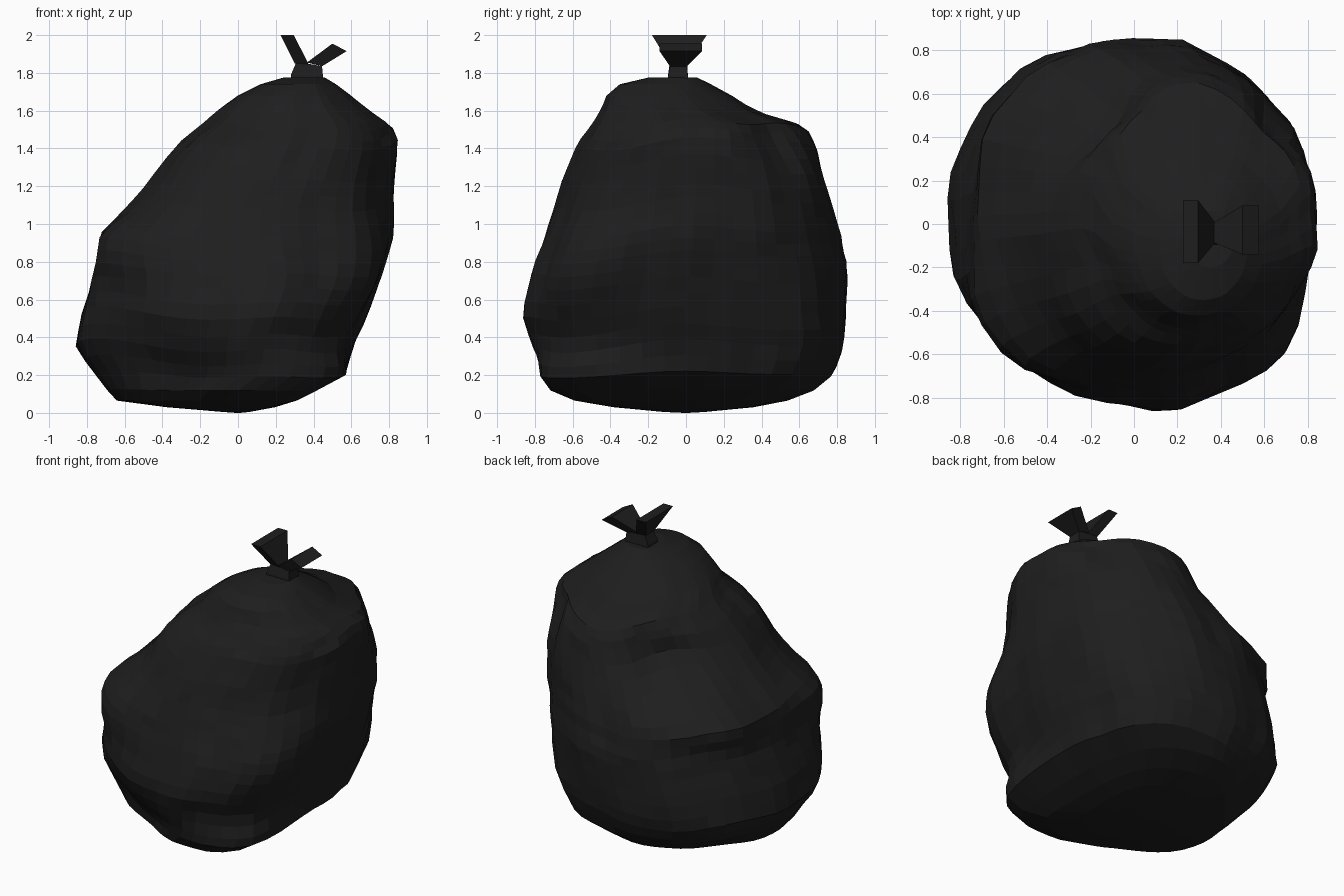
import bpy, bmesh, math, random

random.seed(4)
mat = bpy.data.materials.new("black plastic")
mat.diffuse_color = (0.013, 0.013, 0.013, 1)


def loft(rings, name):
    bm = bmesh.new()
    loops = [[bm.verts.new(p) for p in r] for r in rings]
    for a, b in zip(loops, loops[1:]):
        n = len(a)
        for i in range(n):
            bm.faces.new((a[i], a[(i + 1) % n], b[(i + 1) % n], b[i]))
    bm.faces.new(loops[0])
    bm.faces.new(loops[-1])
    bmesh.ops.recalc_face_normals(bm, faces=bm.faces)
    me = bpy.data.meshes.new(name)
    bm.to_mesh(me)
    bm.free()
    me.materials.append(mat)
    ob = bpy.data.objects.new(name, me)
    bpy.context.collection.objects.link(ob)
    return ob


# Sack profile: height, left, right, front, back
PROFILE = [
    (0.005, -0.08, 0.06, -0.12, 0.10),
    (0.03, -0.38, 0.19, -0.38, 0.36),
    (0.065, -0.65, 0.30, -0.58, 0.54),
    (0.12, -0.70, 0.41, -0.71, 0.68),
    (0.20, -0.76, 0.56, -0.77, 0.77),
    (0.35, -0.865, 0.60, -0.82, 0.825),
    (0.52, -0.835, 0.68, -0.87, 0.84),
    (0.75, -0.75, 0.76, -0.81, 0.86),
    (0.95, -0.72, 0.82, -0.74, 0.82),
    (1.10, -0.57, 0.82, -0.69, 0.78),
    (1.25, -0.45, 0.83, -0.64, 0.74),
    (1.42, -0.32, 0.86, -0.57, 0.70),
    (1.52, -0.20, 0.82, -0.50, 0.63),
    (1.60, -0.11, 0.70, -0.45, 0.36),
    (1.68, 0.00, 0.60, -0.42, 0.24),
    (1.74, 0.12, 0.52, -0.35, 0.13),
    (1.775, 0.24, 0.46, -0.20, 0.06),
]
# Lumps and dents: angle, height, depth, angle spread, height spread
LUMPS = [(-38, 0.76, 0.10, 18, 0.26), (-45, 0.12, 0.16, 26, 0.18),
         (45, 0.38, 0.10, 24, 0.30), (45, 1.45, -0.10, 24, 0.14),
         (-143, 0.86, 0.13, 22, 0.20), (-128, 0.25, -0.08, 26, 0.22),
         (-110, 0.16, -0.07, 20, 0.14), (-135, 1.35, 0.05, 26, 0.15),
         (135, 1.31, -0.16, 28, 0.17), (140, 0.95, 0.06, 25, 0.10),
         (135, 0.08, -0.09, 28, 0.10), (-70, 0.40, -0.02, 14, 0.2)]


def profile_at(z):
    for a, b in zip(PROFILE, PROFILE[1:]):
        if z <= b[0]:
            t = (z - a[0]) / (b[0] - a[0])
            return [p + (q - p) * t for p, q in zip(a[1:], b[1:])]
    return PROFILE[-1][1:]


def sack_point(t, z):
    l, r, f, b = profile_at(z)
    cx, cy, rx, ry = (l + r) / 2, (f + b) / 2, (r - l) / 2, (b - f) / 2
    fade = min(1, z / 0.07, (1.78 - z) / 0.3)
    fold = min(1, z / 0.3, (1.78 - z) / 0.3)
    c, s = math.cos(t), math.sin(t)
    k = 1 / (abs(c) ** 2.1 + abs(s) ** 2.1) ** (1 / 2.1)
    # soft vertical folds and crumples
    d = 0.007 * math.sin(9 * t + 3 * z) + 0.005 * math.sin(14 * t - 5 * z)
    d = (d + random.uniform(-0.004, 0.004)) * fold
    for ang, h, amp, wa, wz in LUMPS:
        da = (math.degrees(t) - ang + 180) % 360 - 180
        d += fade * amp * math.exp(-(da / wa) ** 2 - ((z - h) / wz) ** 2)
    # the front belly leans to the right
    lean = 0.17 * max(0, -s) ** 3 * fold * max(0, min(1, (1.1 - z) / 0.4))
    # keep the lumps inside the overall outline
    x = min(max(cx + (rx * k + d) * c + lean, l - 0.01), r + 0.01)
    y = min(max(cy + (ry * k + d) * s, f - 0.01), b + 0.01)
    return x, y, z


def sack_ring(z, n=44):
    pts = []
    for i in range(n):
        t = 2 * math.pi * i / n
        # rows wander up and down so no crease runs level round the sack
        w = max(0, min(1, (z - 0.1) / 0.2, (1.7 - z) / 0.2))
        dz = w * (0.03 * math.sin(2 * t + 1) + 0.018 * math.sin(5 * t + 2))
        pts.append(sack_point(t, z + dz))
    return pts


levels = sorted({p[0] for p in PROFILE} | {0.27, 0.43, 0.6, 0.68, 0.82, 0.885,
                                           1.02, 1.17, 1.33, 1.47, 1.56, 1.64, 1.71})
rings = [sack_ring(z) for z in levels]
# lowest point
rings.insert(0, [(0.01 * math.cos(a), 0.01 * math.sin(a), 0.0)
                 for a in [2 * math.pi * k / 44 for k in range(44)]])
loft(rings, "sack")


def quad(x0, z0, x1, z1, y0, y1):
    return [(x0, y0, z0), (x1, y0, z1), (x1, y1, z1), (x0, y1, z0)]


# Gathered neck
loft([quad(0.28, 1.76, 0.45, 1.75, -0.095, 0.01),
      quad(0.28, 1.79, 0.45, 1.78, -0.095, 0.01),
      quad(0.31, 1.86, 0.445, 1.835, -0.085, 0.005)], "neck")
# Two knotted flaps fanning out to either side
loft([quad(0.30, 1.85, 0.375, 1.845, -0.085, 0.005),
      quad(0.225, 2.0, 0.295, 2.0, -0.18, 0.11)], "left_flap")
loft([quad(0.365, 1.855, 0.445, 1.835, -0.085, 0.005),
      quad(0.50, 1.955, 0.575, 1.915, -0.14, 0.085)], "right_flap")
